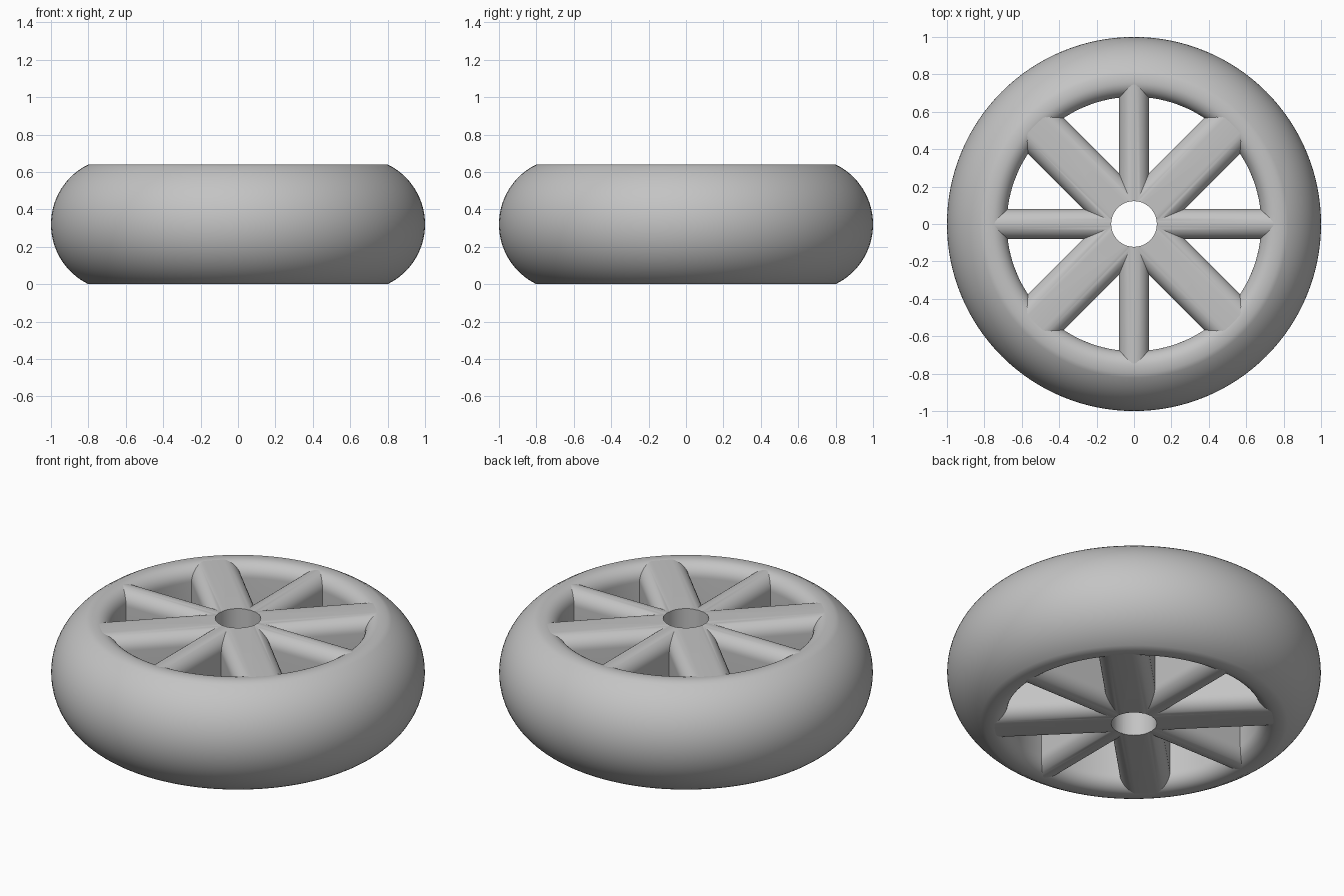
import bpy, bmesh, math
from mathutils import Matrix, Vector

cube = bpy.data.objects.get("Cube")
if cube:
    bpy.data.objects.remove(cube)

HEIGHT, FILLET = 0.64, 0.08
MID = HEIGHT / 2
SEGMENTS = 128

grey = bpy.data.materials.new("plain grey")
grey.use_nodes = True
grey.diffuse_color = (0.55, 0.55, 0.55, 1)
grey.node_tree.nodes["Principled BSDF"].inputs["Base Color"].default_value = grey.diffuse_color


def make_object(name, bm):
    bmesh.ops.recalc_face_normals(bm, faces=bm.faces)
    mesh = bpy.data.meshes.new(name)
    bm.to_mesh(mesh)
    bm.free()
    mesh.materials.append(grey)
    obj = bpy.data.objects.new(name, mesh)
    bpy.context.collection.objects.link(obj)
    return obj


def activate(obj):
    bpy.ops.object.select_all(action='DESELECT')
    obj.select_set(True)
    bpy.context.view_layer.objects.active = obj


def smooth(obj):
    activate(obj)
    bpy.ops.object.shade_smooth_by_angle(angle=math.radians(30))


def combine(obj, other, operation):
    mod = obj.modifiers.new(operation.lower(), 'BOOLEAN')
    mod.operation, mod.object, mod.solver = operation, other, 'EXACT'
    activate(obj)
    bpy.ops.object.modifier_apply(modifier=mod.name)
    bpy.data.objects.remove(other)


def arc(cx, cz, radius, start, end, steps):
    angles = [math.radians(start + (end - start) * i / steps) for i in range(steps + 1)]
    return [(cx + radius * math.cos(a), cz + radius * math.sin(a)) for a in angles]


# Tyre: bulging tread, flat lips and a filleted inner wall, spun about z
def make_tyre():
    inner, lip = 0.68, 0.80
    radius = ((1 - lip) ** 2 + MID ** 2) / (2 * (1 - lip))
    spread = math.degrees(math.asin(MID / radius))
    profile = arc(1 - radius, MID, radius, -spread, spread, 32)
    profile += arc(inner + FILLET, HEIGHT - FILLET, FILLET, 90, 180, 10)
    profile += arc(inner + FILLET, FILLET, FILLET, 180, 270, 10)
    bm = bmesh.new()
    verts = [bm.verts.new((r, 0, z)) for r, z in profile]
    edges = [bm.edges.new((v, verts[i - 1])) for i, v in enumerate(verts)]
    bmesh.ops.spin(bm, geom=verts + edges, cent=(0, 0, 0), axis=(0, 0, 1),
                   angle=math.tau, steps=SEGMENTS, use_duplicate=False)
    bmesh.ops.remove_doubles(bm, verts=bm.verts, dist=0.0001)
    return make_object("tyre", bm)


# Spoke bar: rounded upright slab running right across the wheel
def make_bar(name, half_width, angle):
    reach, top = 0.765, HEIGHT - 0.001
    side = half_width - FILLET
    section = []
    for cx, cz, start in ((side, top - FILLET, 0), (-side, top - FILLET, 90),
                          (-side, HEIGHT - top + FILLET, 180), (side, HEIGHT - top + FILLET, 270)):
        section += arc(cx, cz, FILLET, start, start + 90, 10)
    bm = bmesh.new()
    verts = [bm.verts.new((-reach, y, z)) for y, z in section]
    bmesh.ops.remove_doubles(bm, verts=verts, dist=0.0001)
    face = bm.faces.new([v for v in verts if v.is_valid])
    grown = bmesh.ops.extrude_face_region(bm, geom=[face], use_keep_orig=True)
    moved = [g for g in grown["geom"] if isinstance(g, bmesh.types.BMVert)]
    bmesh.ops.translate(bm, verts=moved, vec=Vector((2 * reach, 0, 0)))
    bmesh.ops.rotate(bm, verts=bm.verts, cent=(0, 0, 0),
                     matrix=Matrix.Rotation(math.radians(angle), 3, 'Z'))
    return make_object(name, bm)


# Axle hole cutter
def make_hole():
    bm = bmesh.new()
    bmesh.ops.create_cone(bm, cap_ends=True, segments=64, radius1=0.122, radius2=0.122,
                          depth=2, matrix=Matrix.Translation((0, 0, MID)))
    hole = make_object("axle_hole", bm)
    hole.hide_render = True
    return hole


smooth(make_tyre())

# Two wide diagonal bars and two thin straight bars, merged and bored through
spokes = make_bar("spokes", 0.135, 45)
for width, angle in ((0.135, 135), (0.08, 0), (0.08, 90)):
    combine(spokes, make_bar("spoke_bar", width, angle), 'UNION')
combine(spokes, make_hole(), 'DIFFERENCE')
smooth(spokes)
